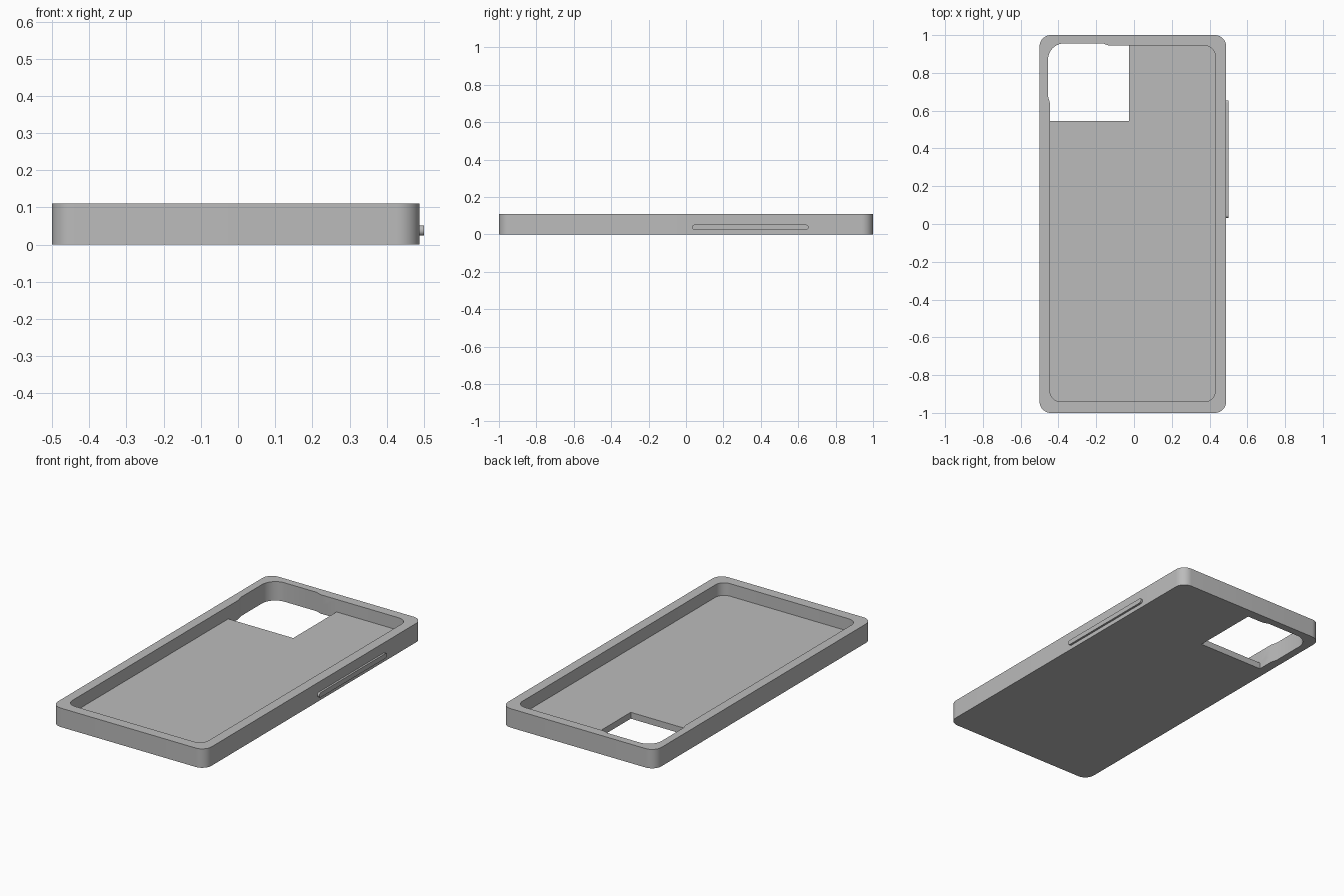
import bpy
import bmesh
from math import cos, sin, pi, radians
from mathutils import Matrix

if "Cube" in bpy.data.objects:
    bpy.data.objects.remove(bpy.data.objects["Cube"], do_unlink=True)

grey = bpy.data.materials.new("case_grey")
grey.use_nodes = True
grey.diffuse_color = (0.5, 0.5, 0.5, 1)
grey.node_tree.nodes["Principled BSDF"].inputs["Base Color"].default_value = (0.5, 0.5, 0.5, 1)


def arc(cx, cy, r, start, steps=10):
    """Quarter circle, counter-clockwise."""
    return [(cx + r * cos(start + pi / 2 * i / steps),
             cy + r * sin(start + pi / 2 * i / steps)) for i in range(steps + 1)]


def rounded_rect(x0, x1, y0, y1, r):
    return (arc(x1 - r, y1 - r, r, 0) + arc(x0 + r, y1 - r, r, pi / 2)
            + arc(x0 + r, y0 + r, r, pi) + arc(x1 - r, y0 + r, r, -pi / 2))


def prism(name, outline, z0, z1, matrix=None):
    """Extrude a flat outline from z0 to z1."""
    bm = bmesh.new()
    base = bm.faces.new([bm.verts.new((x, y, z0)) for x, y in outline])
    top = bmesh.ops.extrude_face_region(bm, geom=[base])["geom"]
    verts = [v for v in top if isinstance(v, bmesh.types.BMVert)]
    bmesh.ops.translate(bm, verts=verts, vec=(0, 0, z1 - z0))
    if matrix:
        bm.transform(matrix)
    bmesh.ops.recalc_face_normals(bm, faces=bm.faces)
    mesh = bpy.data.meshes.new(name)
    bm.to_mesh(mesh)
    bm.free()
    mesh.materials.append(grey)
    obj = bpy.data.objects.new(name, mesh)
    bpy.context.collection.objects.link(obj)
    return obj


def activate(obj):
    bpy.ops.object.select_all(action='DESELECT')
    obj.select_set(True)
    bpy.context.view_layer.objects.active = obj


def cut(target, cutter):
    mod = target.modifiers.new("cut", 'BOOLEAN')
    mod.operation = 'DIFFERENCE'
    mod.solver = 'EXACT'
    mod.object = cutter
    activate(target)
    bpy.ops.object.modifier_apply(modifier=mod.name)
    bpy.data.objects.remove(cutter, do_unlink=True)


# Shell: rounded slab, hollowed from above
height, floor = 0.11, 0.037
left, right, back = -0.445, 0.43, 0.944
shell = prism("case_shell", rounded_rect(-0.5, 0.488, -1, 1, 0.06), 0, height)
pocket = prism("pocket_cutter", rounded_rect(left, right, -0.94, back, 0.055), floor, 0.2)
cut(shell, pocket)

# Camera opening, bulging a little into the walls at the corner
hole = [(left, 0.546), (-0.027, 0.546), (-0.027, back), (-0.13, back), (-0.165, 0.956)]
hole += arc(-0.37, 0.871, 0.085, pi / 2)
hole += [(-0.455, 0.675), (left, 0.64)]
cut(shell, prism("camera_cutter", hole, -0.1, 0.2))

# Side button: rounded bar, turned so that its outline faces +x
turn = Matrix(((0, 0, 1, 0), (1, 0, 0, 0), (0, 1, 0, 0), (0, 0, 0, 1)))
button = prism("side_button", rounded_rect(0.033, 0.655, 0.024, 0.052, 0.0135),
               0.48, 0.5, turn)

for obj in (shell, button):
    activate(obj)
    bpy.ops.object.shade_smooth_by_angle(angle=radians(30))
